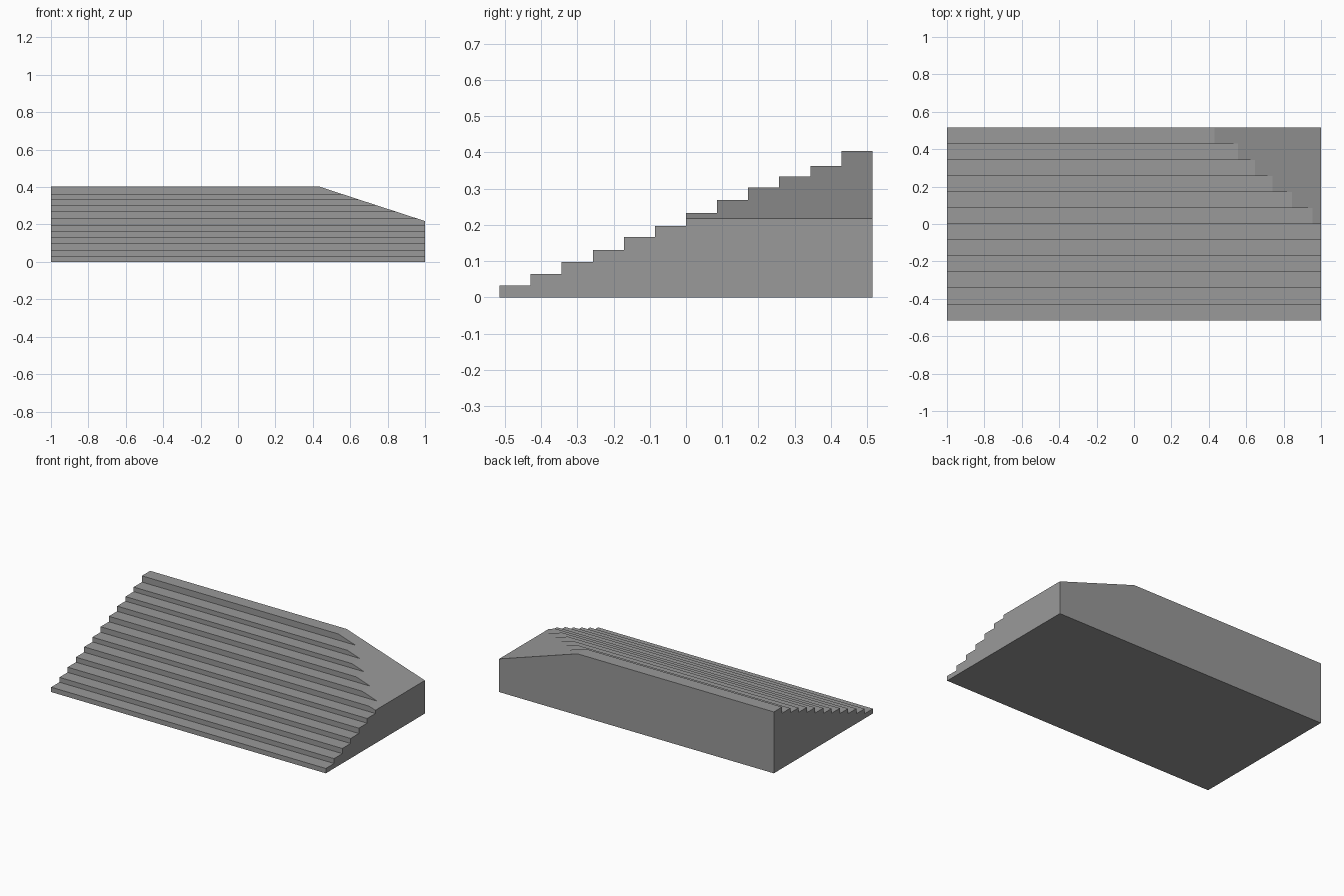
import bpy, bmesh
from mathutils import Vector

if "Cube" in bpy.data.objects:
    bpy.data.objects.remove(bpy.data.objects["Cube"])

HALF_X, HALF_Y = 1.0, 0.515
HEIGHTS = [0.032, 0.064, 0.098, 0.131, 0.166, 0.197,
           0.233, 0.269, 0.303, 0.333, 0.363, 0.404]
TREAD = 2 * HALF_Y / len(HEIGHTS)

# Stepped side profile in (y, z)
profile = [(-HALF_Y, 0.0)]
for i, h in enumerate(HEIGHTS):
    y = -HALF_Y + i * TREAD
    profile += [(y, h), (y + TREAD, h)]
profile.append((HALF_Y, 0.0))

# Extrude the profile across the full width
bm = bmesh.new()
face = bm.faces.new([bm.verts.new((-HALF_X, y, z)) for y, z in profile])
ext = bmesh.ops.extrude_face_region(bm, geom=[face], use_keep_orig=True)
moved = [g for g in ext["geom"] if isinstance(g, bmesh.types.BMVert)]
bmesh.ops.translate(bm, verts=moved, vec=(2 * HALF_X, 0, 0))
bmesh.ops.recalc_face_normals(bm, faces=bm.faces)

# Slice off the upper right corner with a sloping plane and cap it
top, low = Vector((0.43, 0, 0.404)), Vector((1.0, 0, 0.218))
slope = low - top
bmesh.ops.bisect_plane(bm, geom=bm.verts[:] + bm.edges[:] + bm.faces[:],
                       plane_co=top, plane_no=(-slope.z, 0, slope.x),
                       clear_outer=True)
rim = [e for e in bm.edges if e.is_boundary]
bmesh.ops.holes_fill(bm, edges=rim, sides=0)
bmesh.ops.recalc_face_normals(bm, faces=bm.faces)

mesh = bpy.data.meshes.new("stepped_block")
bm.to_mesh(mesh)
bm.free()
bpy.context.collection.objects.link(bpy.data.objects.new("stepped_block", mesh))

# Dark grey surface
grey = bpy.data.materials.new("dark_grey")
grey.diffuse_color = (0.32, 0.32, 0.32, 1.0)
grey.use_nodes = True
grey.node_tree.nodes["Principled BSDF"].inputs["Base Color"].default_value = grey.diffuse_color
mesh.materials.append(grey)
